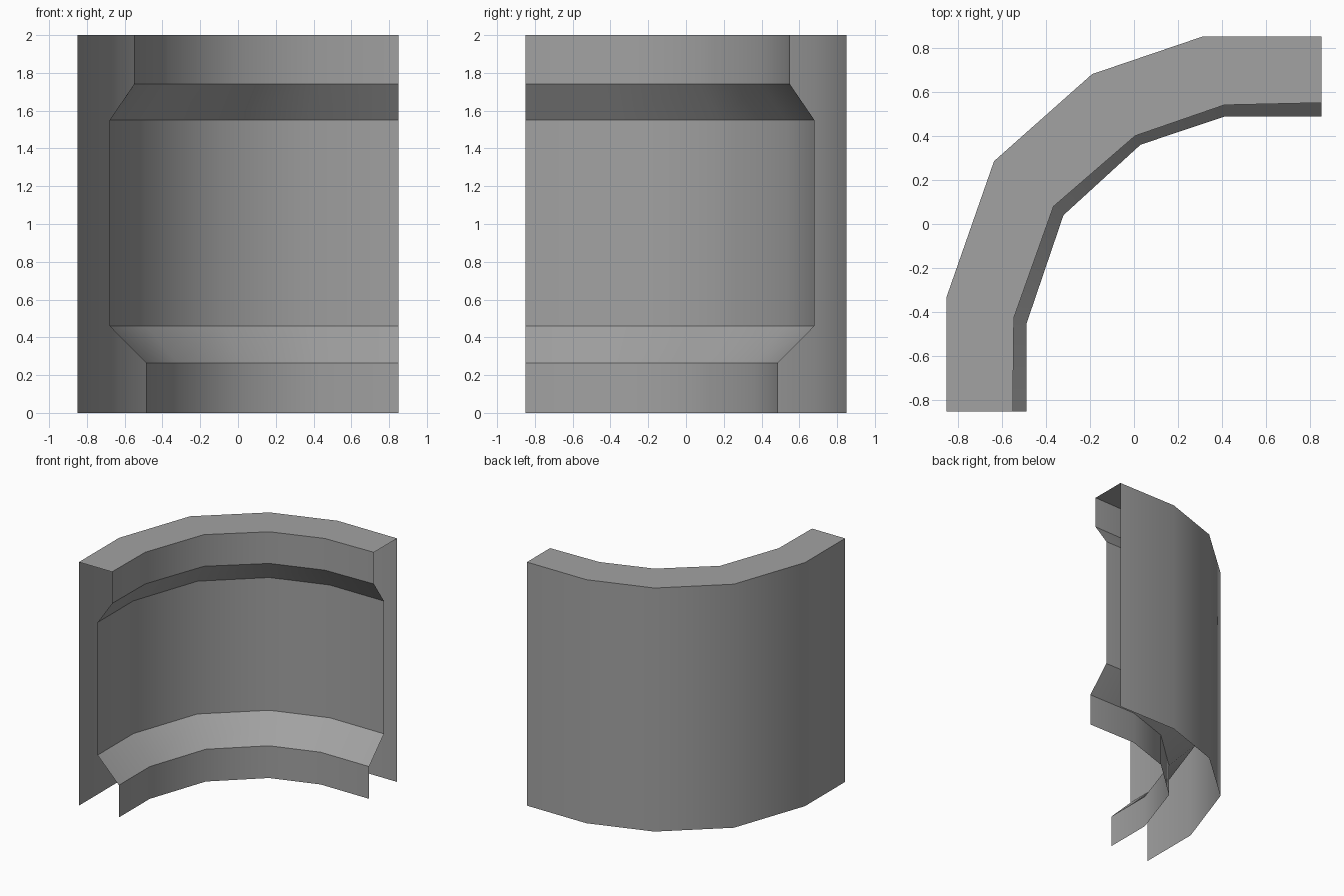
import bpy
import bmesh
import math
from mathutils import Vector

cube = bpy.data.objects.get("Cube")
if cube:
    bpy.data.objects.remove(cube, do_unlink=True)

# Single plain grey
grey = bpy.data.materials.new("grey")
grey.use_nodes = True
color = (0.36, 0.36, 0.36, 1)
grey.diffuse_color = color
grey.node_tree.nodes["Principled BSDF"].inputs["Base Color"].default_value = color

# Plan paths round the corner, from the front end to the left end
outer = [(-.85, -.85), (-.85, -.33), (-.635, .285), (-.19, .68), (.31, .85), (.85, .85)]
rim = [(-.55, -.85), (-.545, -.425), (-.365, .08), (.005, .40), (.41, .54), (.85, .55)]
foot = [(-.487, -.85), (-.487, -.45), (-.32, .04), (.03, .36), (.41, .487), (.85, .487)]


def blend(a, b, t):
    return [Vector(p).lerp(Vector(q), t) for p, q in zip(a, b)]


recess = blend(outer, foot, 0.468)

# Wall section: up the outside, over the top, down the recessed inside; ends and base are open
section = [(outer, 0), (outer, 2), (rim, 2), (rim, 1.74),
           (recess, 1.55), (recess, .46), (foot, .265), (foot, 0)]

bm = bmesh.new()
rings = [[bm.verts.new((p[0], p[1], z)) for p in path] for path, z in section]
for low, high in zip(rings, rings[1:]):
    for i in range(len(low) - 1):
        bm.faces.new((low[i + 1], low[i], high[i], high[i + 1]))

mesh = bpy.data.meshes.new("curved_wall")
bm.to_mesh(mesh)
bm.free()
mesh.materials.append(grey)
wall = bpy.data.objects.new("curved_wall", mesh)
bpy.context.collection.objects.link(wall)

# Smooth round the curve, sharp along the ledges
bpy.ops.object.select_all(action="DESELECT")
wall.select_set(True)
bpy.context.view_layer.objects.active = wall
bpy.ops.object.shade_smooth_by_angle(angle=math.radians(30))
